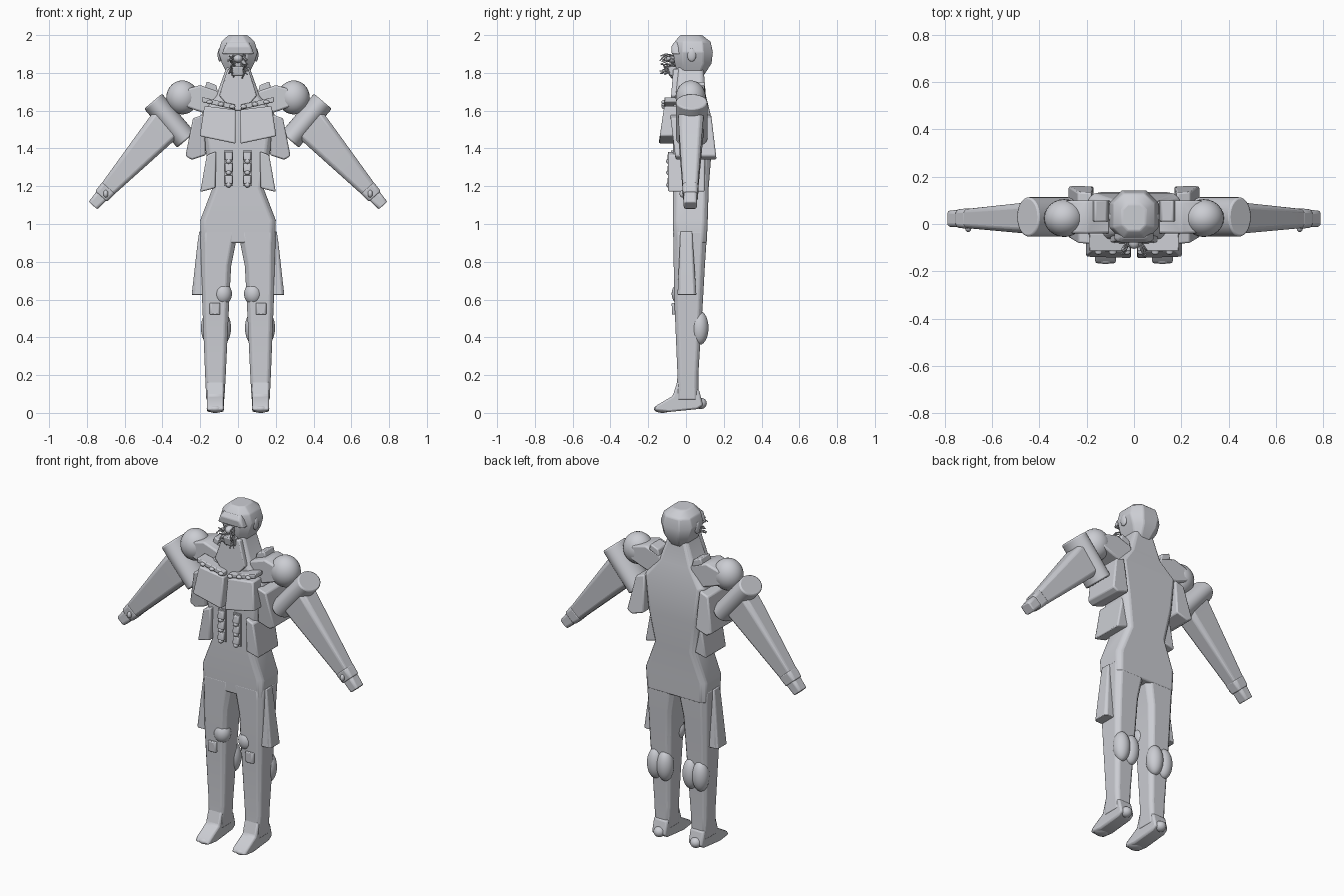
import bpy, bmesh, math, random
from mathutils import Vector, Matrix

cube = bpy.data.objects.get("Cube")
if cube:
    bpy.data.objects.remove(cube)

grey = bpy.data.materials.new("plain grey")
grey.use_nodes = True
grey.diffuse_color = (0.6, 0.61, 0.65, 1)
grey.node_tree.nodes["Principled BSDF"].inputs["Base Color"].default_value = (0.6, 0.61, 0.65, 1)


def finish(name, bm, mirror=True, bevel=0.0, smooth=35):
    """Turn a bmesh into a named object, mirrored to the other side if asked."""
    bmesh.ops.recalc_face_normals(bm, faces=bm.faces)
    mesh = bpy.data.meshes.new(name)
    bm.to_mesh(mesh)
    bm.free()
    mesh.materials.append(grey)
    ob = bpy.data.objects.new(name, mesh)
    bpy.context.collection.objects.link(ob)
    if bevel:
        mod = ob.modifiers.new("soft edges", 'BEVEL')
        mod.width, mod.segments, mod.limit_method = bevel, 2, 'ANGLE'
    if mirror:
        mod = ob.modifiers.new("other side", 'MIRROR')
        mod.use_mirror_merge = False
    bpy.ops.object.select_all(action='DESELECT')
    ob.select_set(True)
    bpy.context.view_layer.objects.active = ob
    bpy.ops.object.shade_smooth_by_angle(angle=math.radians(smooth))
    return ob


def loft(name, rings, chamfer=0.3, matrix=None, **kw):
    """Skin chamfered rectangles, each given as (z, x0, x1, y0, y1)."""
    bm = bmesh.new()
    loops = []
    for z, x0, x1, y0, y1 in rings:
        c = chamfer * min(x1 - x0, y1 - y0) * 0.5
        pts = [(x0 + c, y0), (x1 - c, y0), (x1, y0 + c), (x1, y1 - c),
               (x1 - c, y1), (x0 + c, y1), (x0, y1 - c), (x0, y0 + c)]
        loops.append([bm.verts.new((x, y, z)) for x, y in pts])
    for a, b in zip(loops, loops[1:]):
        for i in range(8):
            j = (i + 1) % 8
            bm.faces.new((a[i], a[j], b[j], b[i]))
    bm.faces.new(loops[0])
    bm.faces.new(loops[-1])
    if matrix:
        bm.transform(matrix)
    return finish(name, bm, **kw)


def slab(name, outline, lo, hi, axis='y', tilt=0.0, **kw):
    """Extrude an outline: (x, z) pairs along y, or (y, z) pairs along x.
    Tilt shifts the slab along its axis per unit of height."""
    bm = bmesh.new()
    base = min(p[1] for p in outline)
    sides = []
    for d in (lo, hi):
        row = []
        for u, z in outline:
            e = d + tilt * (z - base)
            row.append(bm.verts.new((u, e, z) if axis == 'y' else (e, u, z)))
        sides.append(row)
    a, b = sides
    n = len(outline)
    for i in range(n):
        j = (i + 1) % n
        bm.faces.new((a[i], a[j], b[j], b[i]))
    bm.faces.new(a)
    bm.faces.new(b)
    return finish(name, bm, **kw)


def ball(name, centre, radii, **kw):
    bm = bmesh.new()
    bmesh.ops.create_uvsphere(bm, u_segments=24, v_segments=14, radius=1)
    bm.transform(Matrix.Translation(centre) @ Matrix.Diagonal((*radii, 1)))
    return finish(name, bm, **kw)


def frame(origin, direction):
    """Local z runs along direction in the xz plane, local y stays y."""
    z = Vector(direction).normalized()
    y = Vector((0, 1, 0))
    m = Matrix((y.cross(z), y, z)).transposed().to_4x4()
    m.translation = origin
    return m


# Torso and pelvis
loft("torso", [(0.90, -0.195, 0.195, -0.065, 0.11), (1.02, -0.2, 0.2, -0.07, 0.115),
               (1.19, -0.135, 0.135, -0.07, 0.12), (1.38, -0.17, 0.17, -0.07, 0.135),
               (1.58, -0.195, 0.195, -0.07, 0.13), (1.68, -0.115, 0.115, -0.06, 0.105),
               (1.86, -0.05, 0.05, -0.04, 0.09)], chamfer=0.25, mirror=False, bevel=0.008)
# Front bib below the chin
slab("neck_bib", [(-0.1, 1.68), (-0.03, 1.6), (0.03, 1.6), (0.1, 1.68), (0.055, 1.82), (-0.055, 1.82)],
     -0.085, 0.0, tilt=0.08, mirror=False, bevel=0.006)

# Head
loft("head", [(1.78, -0.05, 0.05, -0.04, 0.09), (1.85, -0.085, 0.085, -0.06, 0.135),
              (1.91, -0.104, 0.104, -0.068, 0.142), (1.965, -0.088, 0.088, -0.06, 0.13),
              (2.0, -0.05, 0.05, -0.03, 0.085)], chamfer=0.5, mirror=False, bevel=0.006)
loft("brow", [(1.9, -0.085, 0.085, -0.075, 0), (1.94, -0.07, 0.07, -0.078, 0),
              (1.965, -0.055, 0.055, -0.06, 0)], mirror=False, bevel=0.005)
ball("nose", (0, -0.075, 1.875), (0.025, 0.03, 0.022), mirror=False)
loft("mouthpiece", [(1.785, -0.035, 0.035, -0.09, 0), (1.835, -0.035, 0.035, -0.1, 0)],
     mirror=False, bevel=0.006)
ball("ear", (0.096, 0.03, 1.895), (0.012, 0.024, 0.035))

# Whisker wires around the mouth
random.seed(4)
wire = bpy.data.curves.new("whiskers", 'CURVE')
wire.dimensions = '3D'
wire.bevel_depth = 0.0035
wire.bevel_resolution = 1
wire.materials.append(grey)
for i in range(22):
    side = -1 if i % 2 else 1
    z = 1.785 + 0.005 * i
    s = wire.splines.new('POLY')
    s.points.add(3)
    reach = random.uniform(0.05, 0.085)
    for k, p in enumerate(s.points):
        t = k / 3
        p.co = (side * (0.015 + 0.04 * t * random.uniform(0.5, 1)), -0.055 - reach * t,
                z + 0.02 * math.sin(2.5 * t) * random.uniform(-1, 1), 1)
bpy.context.collection.objects.link(bpy.data.objects.new("whiskers", wire))

# Chest pouches, their flaps and clasps
slab("chest_pouch", [(0.012, 1.425), (0.203, 1.465), (0.178, 1.625), (0.012, 1.605)],
     -0.145, -0.05, tilt=0.15, bevel=0.008)
slab("pouch_flap", [(0.015, 1.605), (0.19, 1.645), (0.19, 1.672), (0.015, 1.632)],
     -0.115, -0.04, bevel=0.005)
for x in (0.03, 0.09, 0.15):
    ball("flap_clasp", (x, -0.118, 1.615 + 0.2 * x), (0.016, 0.012, 0.011))

# Waist pouches, rib pods and belly clips
slab("waist_pouch", [(0.12, 1.19), (0.2, 1.17), (0.165, 1.365), (0.115, 1.385)],
     -0.095, 0.1, bevel=0.008)
slab("rib_pod", [(0.17, 1.365), (0.245, 1.34), (0.278, 1.36), (0.238, 1.56), (0.18, 1.58)],
     -0.055, 0.162, tilt=-0.12, bevel=0.008)
for z in (1.235, 1.3, 1.36):
    loft("belly_clip", [(z - 0.022, 0.028, 0.07, -0.1, -0.05), (z + 0.022, 0.03, 0.07, -0.095, -0.05)],
         bevel=0.005)
    ball("clip_knob", (0.05, -0.09, z - 0.028), (0.015, 0.015, 0.014))
slab("belly_strap", [(0.026, 1.2), (0.073, 1.2), (0.073, 1.39), (0.026, 1.39)], -0.08, -0.05)

# Shoulders
slab("shoulder_yoke", [(0.09, 1.56), (0.22, 1.6), (0.3, 1.63), (0.29, 1.71), (0.2, 1.735), (0.1, 1.7)],
     -0.04, 0.1, bevel=0.01)
slab("shoulder_strap", [(0.105, 1.69), (0.175, 1.72), (0.165, 1.755), (0.115, 1.735)],
     0.01, 0.1, bevel=0.006)
ball("shoulder_ball", (0.295, 0.025, 1.67), (0.085, 0.08, 0.09))

# Upper arm drum, lying across the arm
bm = bmesh.new()
bmesh.ops.create_cone(bm, cap_ends=True, segments=32, radius1=1, radius2=1, depth=0.27)
bm.transform(frame((0.362, 0.03, 1.547), (0.17, 0, 0.2)) @ Matrix.Diagonal((0.062, 0.083, 1, 1)))
finish("arm_drum", bm, bevel=0.008)

# Forearm, wrist and hand, lofted along the arm
arm = frame((0.37, 0, 1.54), (0.36, 0, -0.4))
loft("forearm", [(0, -0.095, 0.095, -0.04, 0.095), (0.1, -0.085, 0.085, -0.038, 0.088),
                 (0.5, -0.042, 0.042, -0.016, 0.062)], matrix=arm, bevel=0.006)
loft("wrist", [(0.47, -0.046, 0.046, -0.02, 0.066), (0.53, -0.042, 0.042, -0.016, 0.062)],
     matrix=arm, bevel=0.006)
loft("hand", [(0.52, -0.036, 0.036, -0.012, 0.06), (0.595, -0.03, 0.03, -0.012, 0.057)],
     matrix=arm, bevel=0.006)
ball("thumb", (0.7, -0.018, 1.16), (0.013, 0.016, 0.02))

# Legs
loft("leg", [(0.07, 0.072, 0.168, -0.055, 0.065), (0.2, 0.065, 0.174, -0.045, 0.065),
             (0.6, 0.046, 0.19, -0.062, 0.09), (0.78, 0.036, 0.195, -0.065, 0.1),
             (0.9, 0.012, 0.198, -0.067, 0.108), (0.96, 0.0, 0.199, -0.068, 0.11)],
     chamfer=0.3, bevel=0.006)
slab("foot", [(-0.17, 0.015), (-0.09, 0.005), (0.06, 0.02), (0.09, 0.04), (0.07, 0.12),
              (-0.045, 0.17), (-0.07, 0.09), (-0.155, 0.04)], 0.075, 0.165, axis='x', bevel=0.01)
ball("toe_cap", (0.12, -0.125, 0.022), (0.046, 0.045, 0.022))
ball("heel", (0.12, 0.078, 0.05), (0.032, 0.032, 0.03))

# Knee pads, calf pods and thigh holsters
ball("knee_pad", (0.08, -0.03, 0.63), (0.048, 0.046, 0.058))
loft("knee_plate", [(0.52, 0.095, 0.15, -0.074, -0.03), (0.582, 0.095, 0.15, -0.076, -0.03)],
     bevel=0.005)
for x in (0.085, 0.148):
    ball("calf_pod", (x, 0.072, 0.45), (0.048, 0.047, 0.09))
loft("thigh_holster", [(0.625, 0.16, 0.245, -0.045, 0.055), (0.9, 0.17, 0.214, -0.032, 0.036),
                       (0.96, 0.17, 0.205, -0.03, 0.033)], bevel=0.008)
